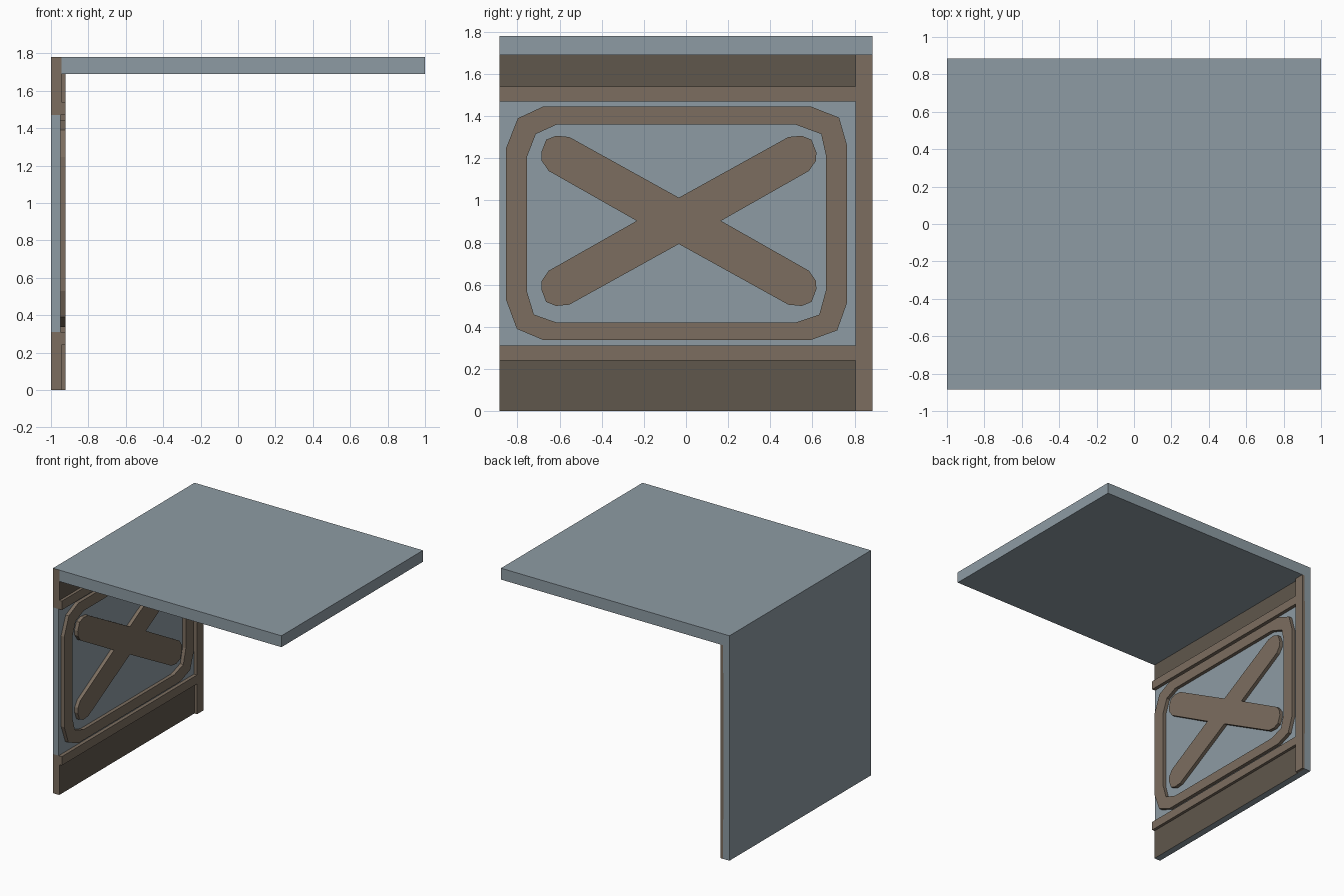
import bpy, bmesh

if "Cube" in bpy.data.objects:
    bpy.data.objects.remove(bpy.data.objects["Cube"])

def material(name, rgb):
    m = bpy.data.materials.new(name)
    m.diffuse_color = (*rgb, 1)
    m.use_nodes = True
    m.node_tree.nodes["Principled BSDF"].inputs["Base Color"].default_value = m.diffuse_color
    return m

BROWN = material("brown_trim", (0.20, 0.155, 0.115))
DARK = material("dark_brown", (0.115, 0.095, 0.072))
GREY = material("blue_grey", (0.27, 0.33, 0.37))

def finish(name, bm, mats):
    bmesh.ops.recalc_face_normals(bm, faces=bm.faces[:])
    me = bpy.data.meshes.new(name)
    bm.to_mesh(me)
    bm.free()
    for m in mats:
        me.materials.append(m)
    ob = bpy.data.objects.new(name, me)
    bpy.context.collection.objects.link(ob)
    return ob

def prism(name, near, far, caps, side_mats=None, cap_mats=None, mats=(BROWN,)):
    """Join two matching outlines; caps are index lists shared by both ends."""
    bm = bmesh.new()
    a = [bm.verts.new(p) for p in near]
    b = [bm.verts.new(p) for p in far]
    n = len(a)
    for i in range(n):
        j = (i + 1) % n
        f = bm.faces.new((a[i], a[j], b[j], b[i]))
        f.material_index = (side_mats or {}).get(i, 0)
    for k, cap in enumerate(caps):
        f = bm.faces.new([a[i] for i in cap])
        f.material_index = (cap_mats or {}).get(k, 0)
        bm.faces.new([b[i] for i in reversed(cap)])
    return finish(name, bm, mats)

def along_y(name, xz, y0, y1, caps=None, **kw):
    return prism(name, [(x, y0, z) for x, z in xz], [(x, y1, z) for x, z in xz],
                 caps or [range(len(xz))], **kw)

HALF = 0.885            # half depth
BACK, BASE, FACE = -0.95, -0.945, -0.922   # panel, band and trim planes
LOW, HIGH = 0.31, 1.47  # recessed panel limits
UNDER, TOP = 1.69, 1.78

# Wall and roof slab as one L section, with brown ends on the front edge
shell = [(-1, 0), (BASE, 0), (BASE, LOW), (BACK, LOW), (BACK, HIGH), (BASE, HIGH),
         (BASE, UNDER), (1, UNDER), (1, TOP), (BASE, TOP), (-1, TOP), (-1, HIGH), (-1, LOW)]
along_y("wall_and_roof", shell, -HALF, HALF,
        caps=[[0, 1, 2, 3, 12], [12, 3, 4, 11], [11, 4, 5, 6, 9, 10], [6, 7, 8, 9]],
        side_mats={1: 2, 2: 1, 4: 1, 5: 2}, cap_mats={0: 1, 2: 1},
        mats=(GREY, BROWN, DARK))

# Vertical post at the back end of the wall
post = [(BASE, 0), (FACE, 0), (FACE, UNDER), (BASE, UNDER),
        (BASE, HIGH), (BACK, HIGH), (BACK, LOW), (BASE, LOW)]
along_y("back_post", post, 0.805, HALF)

# Horizontal rails above and below the panel
for name, z0, z1 in (("lower_rail", 0.24, LOW), ("upper_rail", HIGH, 1.54)):
    along_y(name, [(BASE, z0), (FACE, z0), (FACE, z1), (BASE, z1)], -HALF, 0.805)

# Ring frame with chamfered corners on the panel
outer = [(-0.68, 1.445), (0.595, 1.445), (0.727, 1.393), (0.765, 1.26), (0.765, 0.57),
         (0.718, 0.383), (0.595, 0.338), (-0.68, 0.338), (-0.803, 0.39), (-0.855, 0.53),
         (-0.855, 1.247), (-0.798, 1.39)]
outer[4] = (0.765, 0.515)
inner = [(-0.614, 1.36), (0.52, 1.36), (0.642, 1.315), (0.665, 1.21), (0.665, 0.575),
         (0.633, 0.458), (0.52, 0.42), (-0.614, 0.42), (-0.722, 0.458), (-0.755, 0.567),
         (-0.755, 1.207), (-0.713, 1.315)]
bm = bmesh.new()
loops = [[bm.verts.new((x, y, z)) for y, z in pts]
         for pts, x in ((outer, BACK), (outer, FACE), (inner, FACE), (inner, BACK))]
for p, q in zip(loops, loops[1:] + loops[:1]):
    for i in range(len(outer)):
        j = (i + 1) % len(outer)
        bm.faces.new((p[i], p[j], q[j], q[i]))
finish("panel_frame", bm, (BROWN,))

# Diagonal cross with rounded arm ends: one quadrant mirrored both ways
arm = [(0.2, 0), (0.618, 0.237), (0.651, 0.285), (0.653, 0.325),
       (0.63, 0.385), (0.583, 0.404), (0.52, 0.398), (0, 0.11)]
half = arm + [(-y, z) for y, z in arm[-2::-1]]
cross = half + [(y, -z) for y, z in half[-2:0:-1]]
cy, cz = -0.034, 0.903
# Flat ends split into four arms and a centre so every cap is simple
k = len(arm) - 1
n = len(cross)
corners = [0, k, 2 * k, 3 * k]
caps = [[i % n for i in range(c, c + k + 1)] for c in corners] + [corners]
prism("cross_brace", [(FACE, cy + y, cz + z) for y, z in cross],
      [(BACK, cy + y, cz + z) for y, z in cross], caps)
